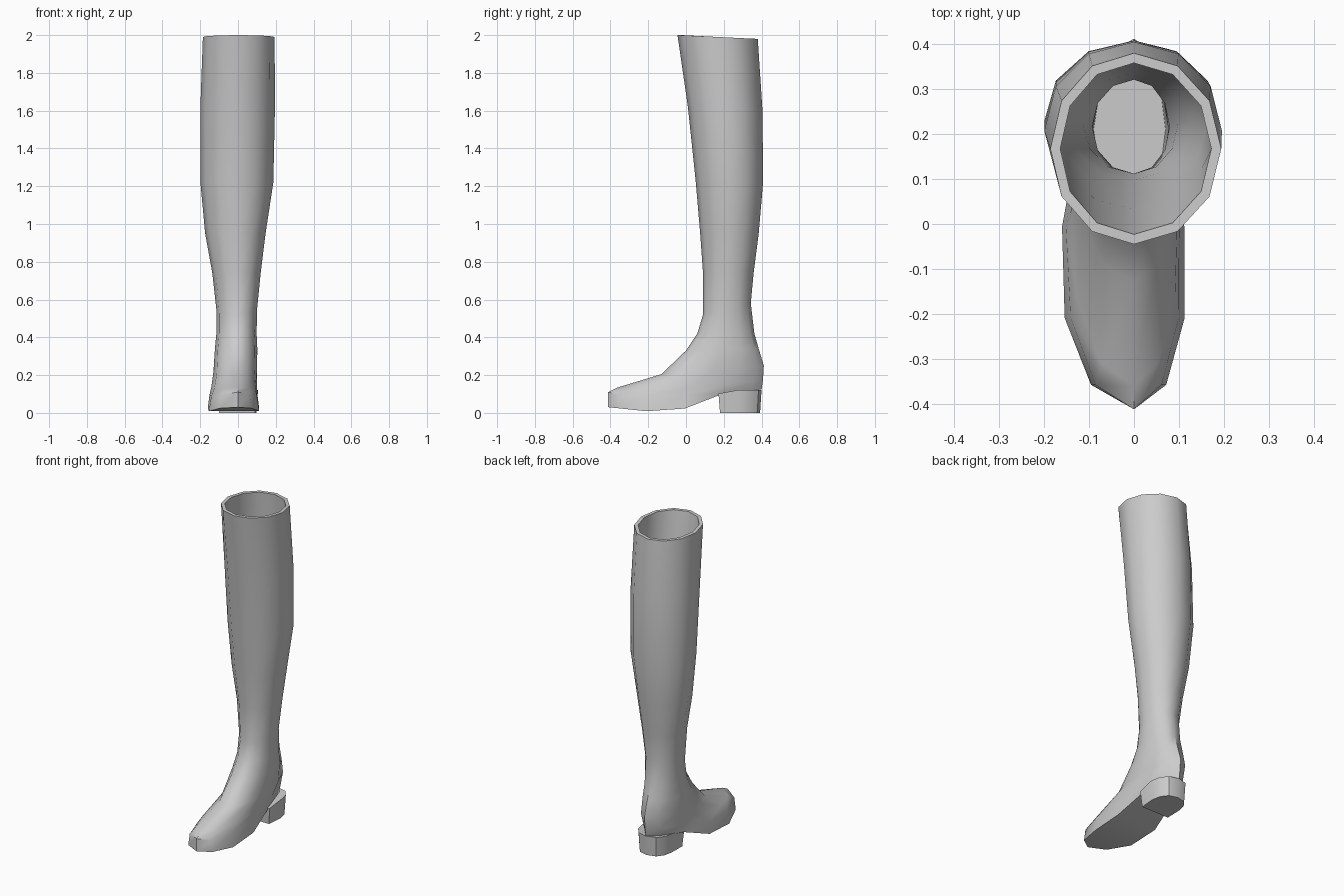
import bpy, bmesh, math

if "Cube" in bpy.data.objects:
    bpy.data.objects.remove(bpy.data.objects["Cube"])

SIDES = 12

grey = bpy.data.materials.new("grey_leather")
grey.use_nodes = True
grey.diffuse_color = (0.6, 0.6, 0.6, 1)
grey.node_tree.nodes["Principled BSDF"].inputs["Base Color"].default_value = (0.6, 0.6, 0.6, 1)


def finish(name, bm, angle):
    bmesh.ops.recalc_face_normals(bm, faces=bm.faces)
    mesh = bpy.data.meshes.new(name)
    bm.to_mesh(mesh)
    bm.free()
    mesh.materials.append(grey)
    obj = bpy.data.objects.new(name, mesh)
    bpy.context.collection.objects.link(obj)
    bpy.ops.object.select_all(action='DESELECT')
    obj.select_set(True)
    bpy.context.view_layer.objects.active = obj
    bpy.ops.object.shade_smooth_by_angle(angle=math.radians(angle))
    return obj


def ring(bm, back, front, z_back, z_front, w_back, w_front, shift, sag=0.0, inset=0.0):
    """Egg-shaped loop running from the back (t=0) to the front (t=1)."""
    verts = []
    for i in range(SIDES):
        a = 2 * math.pi * i / SIDES
        t, s = (1 - math.cos(a)) / 2, math.sin(a)
        y = back - inset + (front - back + 2 * inset) * t
        x = s * (w_back + (w_front - w_back) * t - inset) + shift * abs(s)
        z = z_back + (z_front - z_back) * t - sag * abs(s)
        verts.append(bm.verts.new((x, y, z)))
    return verts


def bridge(bm, a, b):
    n = len(a)
    for i in range(n):
        j = (i + 1) % n
        bm.faces.new((a[i], a[j], b[j], b[i]))


def sole_height(y):
    pts = [(-0.41, 0.03), (-0.2, 0.008), (-0.1, 0.0), (-0.02, 0.015),
           (0.1, 0.085), (0.18, 0.1), (0.41, 0.125)]
    for (y0, z0), (y1, z1) in zip(pts, pts[1:]):
        if y <= y1:
            return z0 + (z1 - z0) * (y - y0) / (y1 - y0)
    return pts[-1][1]


# Shaft loops: back, front, z back, z front, half width back, front, shift
shaft = [
    (0.38, -0.045, 1.98, 2.0, 0.19, 0.19, 0.004),
    (0.405, 0.01, 1.6, 1.62, 0.2, 0.195, -0.002),
    (0.408, 0.052, 1.22, 1.22, 0.196, 0.19, -0.006),
    (0.385, 0.075, 0.95, 0.95, 0.16, 0.16, -0.014),
    (0.358, 0.09, 0.74, 0.74, 0.128, 0.128, -0.008),
    (0.343, 0.09, 0.58, 0.52, 0.108, 0.108, -0.007),
]
# Foot loops, with a drop at the sides
foot = [
    (0.362, 0.06, 0.42, 0.42, 0.105, 0.108, -0.008, 0.0),
    (0.385, 0.0, 0.34, 0.33, 0.11, 0.115, -0.01, 0.0),
    (0.412, -0.13, 0.25, 0.205, 0.115, 0.115, -0.015, 0.01),
    (0.408, -0.36, 0.18, 0.135, 0.112, 0.13, -0.02, 0.02),
    (0.402, -0.412, 0.135, 0.11, 0.105, 0.15, -0.024, 0.03),
]

# Boot body: outer skin, rim and lining in one surface
bm = bmesh.new()
outer = [ring(bm, *r) for r in shaft + foot]
sole = ring(bm, 0.4, -0.412, 0, 0, 0.1, 0.172, -0.024)
for v in sole:
    v.co.z = sole_height(v.co.y)
outer.append(sole)
for a, b in zip(outer, outer[1:]):
    bridge(bm, a, b)

# Sole bottom, closed by strips from left to right
half = SIDES // 2
for i in range(half):
    left, right = (sole[i], sole[i + 1]), (sole[-i - 1], sole[-i])
    quad = []
    for v in left + right:
        if v not in quad:
            quad.append(v)
    bm.faces.new(quad)

# Lining down to the insole
inner = [ring(bm, *r, inset=0.022) for r in shaft + foot[:2]]
inner.append(ring(bm, 0.36, 0.06, 0.17, 0.17, 0.08, 0.08, -0.01))
bridge(bm, outer[0], inner[0])
for a, b in zip(inner, inner[1:]):
    bridge(bm, a, b)
bm.faces.new(inner[-1])
finish("boot_body", bm, 42)

# Stacked heel: rounded at the back, flat at the breast
bm = bmesh.new()
loops = []
for z, grow in ((0.0, 0.0), (0.122, 0.008)):
    loop = []
    for i in range(7):
        a = math.pi * i / 6
        x = math.copysign(abs(math.cos(a)) ** 0.8, math.cos(a)) * (0.098 + grow)
        loop.append((x, 0.28 + math.sin(a) * (0.112 + grow), z))
    loop += [(-0.1 - grow, 0.18 - grow, z - 0.02 * (z > 0)),
             (0.09 + grow, 0.18 - grow, z - 0.02 * (z > 0))]
    loops.append([bm.verts.new(p) for p in loop])
bridge(bm, *loops)
bm.faces.new(loops[0])
bm.faces.new(loops[1])
finish("heel", bm, 35)
